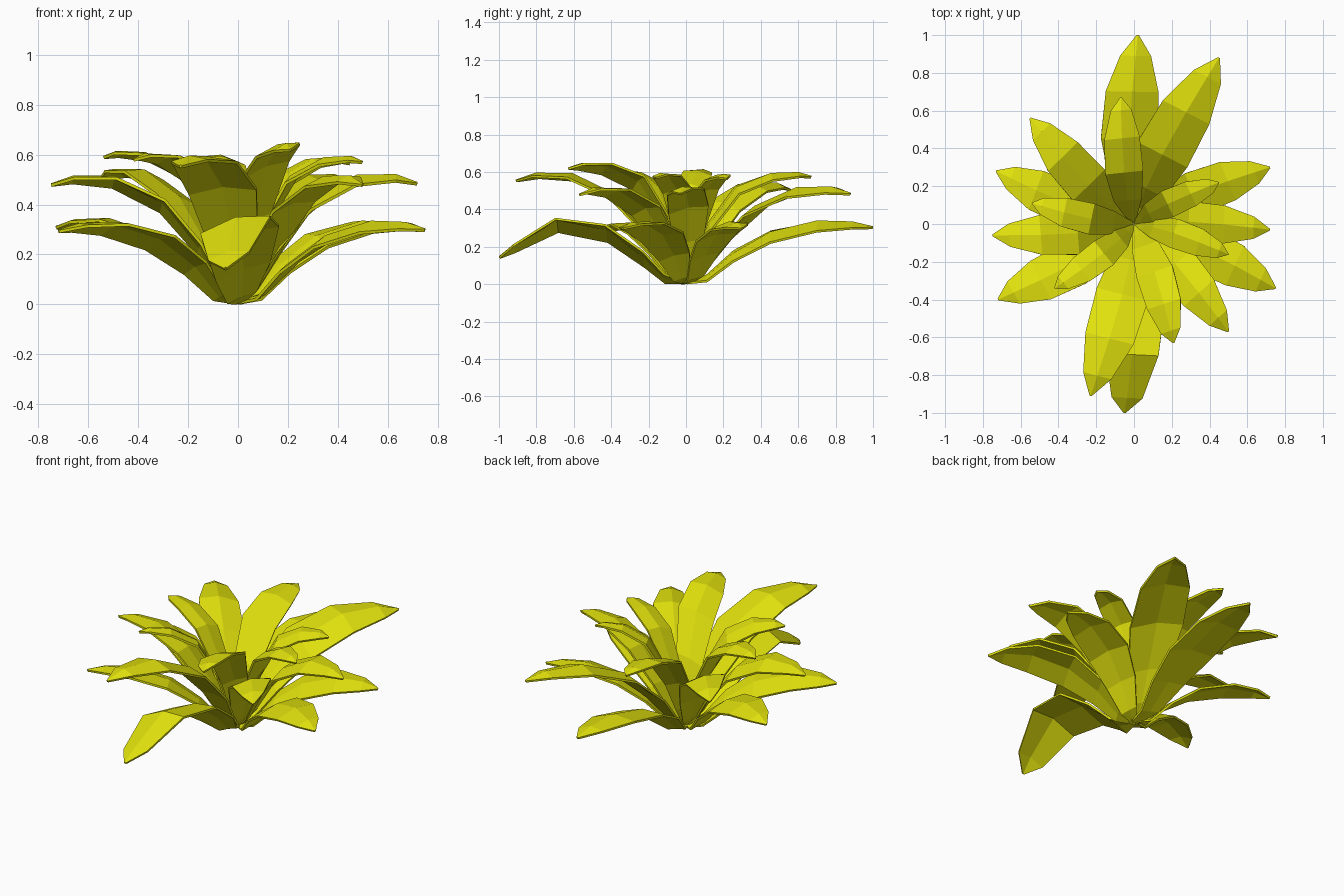
import bpy, bmesh, math
from mathutils import Vector

if "Cube" in bpy.data.objects:
    bpy.data.objects.remove(bpy.data.objects["Cube"])

green = bpy.data.materials.new("yellow_green_leaf")
green.diffuse_color = (0.75, 0.75, 0.004, 1)
green.use_nodes = True
green.node_tree.nodes["Principled BSDF"].inputs["Base Color"].default_value = green.diffuse_color

# side profiles of each tier: (fraction of reach, height)
LOW = [(.005, .012), (.11, .04), (.25, .16), (.45, .272), (.7, .33), (.89, .325), (1, .30)]
MID = [(.005, .012), (.09, .085), (.2, .235), (.4, .42), (.66, .52), (.88, .522), (1, .49)]
TOP = [(.005, .012), (.09, .14), (.19, .32), (.41, .522), (.68, .595), (.9, .60), (1, .58)]
DROOP = [(.005, .012), (.11, .04), (.22, .15), (.42, .30), (.69, .35), (.92, .215), (1, .15)]
# half width along the leaf, ridge height of the folded section, sideways bow
WIDTH = [.02, .06, .11, .15, .14, .082, .006]
RIDGE = [.0, .004, .012, .024, .03, .02, .004]
BOW = [.0, .018, .03, .034, .024, .009, .0]
# how strongly the blade twists along its length
TWIST = [.3, 1.6, 1.5, 1.2, 1, .9, .8]


def leaf(name, tip_x, tip_y, tip_z, profile, roll=0.17):
    """One folded, twisted leaf blade running from the crown to its tip."""
    reach = math.hypot(tip_x, tip_y)
    out = Vector((tip_x, tip_y, 0)) / reach
    side = Vector((-out.y, out.x, 0))
    zs = tip_z / profile[-1][1]
    bm = bmesh.new()
    rows = []
    for (t, z), w, r, b, tw in zip(profile, WIDTH, RIDGE, BOW, TWIST):
        h = z * (zs if t > .05 else 1)
        c = out * (t * reach) + side * (b * reach) + Vector((0, 0, h))
        row = []
        for s in (-1, 0, 1):
            drop = 0 if s == 0 else -r * reach
            lift = drop + s * w * reach * roll * tw
            row.append(bm.verts.new(c + side * (s * w * reach) + Vector((0, 0, lift))))
        rows.append(row)
    for a, b in zip(rows, rows[1:]):
        for i in range(2):
            bm.faces.new((a[i], b[i], b[i + 1], a[i + 1]))
    bmesh.ops.recalc_face_normals(bm, faces=bm.faces)
    if sum(f.normal.z for f in bm.faces) < 0:
        bmesh.ops.reverse_faces(bm, faces=bm.faces)
    me = bpy.data.meshes.new(name)
    bm.to_mesh(me)
    bm.free()
    me.materials.append(green)
    ob = bpy.data.objects.new(name, me)
    bpy.context.collection.objects.link(ob)
    m = ob.modifiers.new("thickness", 'SOLIDIFY')
    m.thickness = .012
    m.offset = -1
    return ob


# three tiers of six leaves, given by tip position and optional roll
tiers = {
    "lower_leaf": (LOW, [(.02, 1.0, .31), (.72, .30, .305), (.75, -.34, .305),
                         (-.72, -.40, .30), (-.73, .28, .315)]),
    "middle_leaf": (MID, [(.45, .88, .49), (.72, -.03, .49), (.50, -.57, .485),
                          (-.23, -.91, .56, .06), (-.75, -.06, .485), (-.55, .56, .51)]),
    "upper_leaf": (TOP, [(-.07, .67, .58), (.45, .22, .57), (.50, -.16, .575),
                         (.21, -.63, .625, .3), (-.42, -.34, .585), (-.54, .11, .595)]),
}
for name, (profile, tips) in tiers.items():
    for i, tip in enumerate(tips):
        leaf(f"{name}_{i + 1}", *tip[:3], profile, *tip[3:])

# drooping front leaf
leaf("drooping_front_leaf", -.05, -1.0, .15, DROOP, .25)
